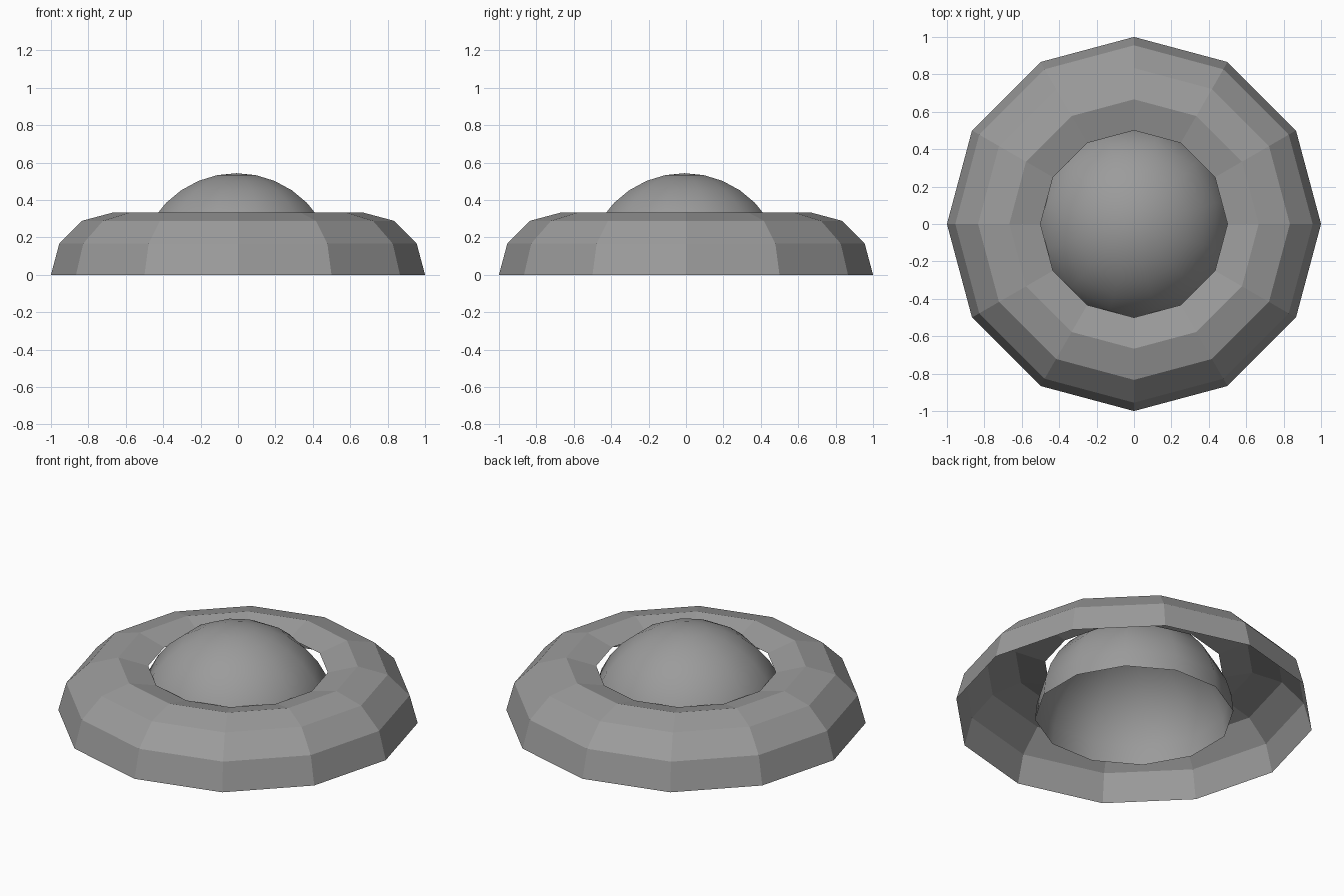
import bpy
from math import sin, cos, pi, radians

if "Cube" in bpy.data.objects:
    bpy.data.objects.remove(bpy.data.objects["Cube"])

# Dark grey shared by both parts
grey = bpy.data.materials.new("dark_grey")
grey.diffuse_color = (0.33, 0.33, 0.33, 1.0)
grey.use_nodes = True
grey.node_tree.nodes["Principled BSDF"].inputs["Base Color"].default_value = grey.diffuse_color


def revolve(name, profile, sides, offset=0.0, smooth=False):
    """Open surface of revolution; a profile point at radius 0 becomes a pole."""
    verts, faces, rings = [], [], []
    for r, z in profile:
        start = len(verts)
        if r < 1e-6:
            verts.append((0, 0, z))
            rings.append([start] * sides)
        else:
            for i in range(sides):
                a = offset + 2 * pi * i / sides
                verts.append((r * cos(a), r * sin(a), z))
            rings.append(list(range(start, start + sides)))
    for low, high in zip(rings, rings[1:]):
        for i in range(sides):
            j = (i + 1) % sides
            face = [low[i], low[j], high[j], high[i]]
            faces.append(list(dict.fromkeys(face)))
    mesh = bpy.data.meshes.new(name)
    mesh.from_pydata(verts, [], faces)
    mesh.materials.append(grey)
    mesh.polygons.foreach_set("use_smooth", [smooth] * len(mesh.polygons))
    mesh.update()
    obj = bpy.data.objects.new(name, mesh)
    bpy.context.collection.objects.link(obj)
    return obj


# Outer ring: upper part of a 12 x 12 torus, open underneath and inside
ring_profile = [(2 / 3 + cos(radians(a)) / 3, sin(radians(a)) / 3)
                for a in range(0, 121, 30)]
revolve("outer_ring", ring_profile, 12)

# Dome: smooth hollow hemisphere, open underneath, very slightly off centre
dome_steps = 8
dome_profile = [(0.552 * cos(pi / 2 * k / dome_steps),
                 0.543 * sin(pi / 2 * k / dome_steps))
                for k in range(dome_steps + 1)]
dome = revolve("dome", dome_profile, 12, offset=radians(15), smooth=True)
dome.location = (-0.008, -0.008, 0)
